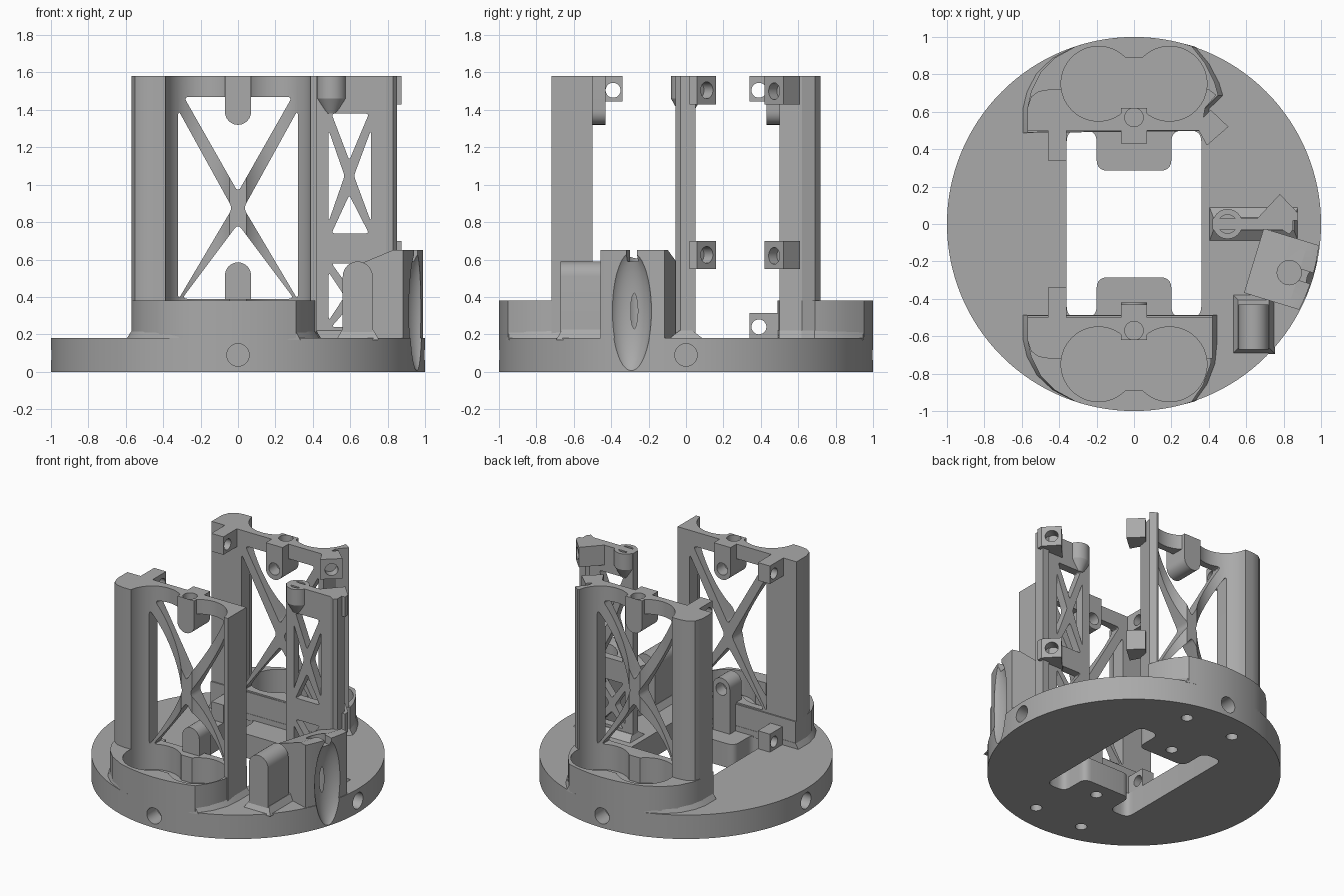
import bpy, bmesh, math
from mathutils import Vector, Matrix

cube = bpy.data.objects.get("Cube")
if cube:
    bpy.data.objects.remove(cube, do_unlink=True)

grey = bpy.data.materials.new("plain grey")
grey.use_nodes = True
grey.diffuse_color = (0.4, 0.4, 0.4, 1)
grey.node_tree.nodes["Principled BSDF"].inputs["Base Color"].default_value = (0.4, 0.4, 0.4, 1)


def prism(name, pts, lo, hi, axis="z", sx=1.0, sy=1.0):
    """Extrude an outline along z, or an (x, z) outline along y; sx, sy shrink the far end."""
    bm = bmesh.new()
    cx = (min(p[0] for p in pts) + max(p[0] for p in pts)) / 2
    cy = (min(p[1] for p in pts) + max(p[1] for p in pts)) / 2

    def place(p, h):
        return (p[0], p[1], h) if axis == "z" else (p[0], h, p[1])
    a = [bm.verts.new(place(p, lo)) for p in pts]
    b = [bm.verts.new(place((cx + (p[0] - cx) * sx, cy + (p[1] - cy) * sy), hi)) for p in pts]
    bm.faces.new(a)
    bm.faces.new(b[::-1])
    for i in range(len(a)):
        j = (i + 1) % len(a)
        bm.faces.new((a[i], b[i], b[j], a[j]))
    bmesh.ops.recalc_face_normals(bm, faces=bm.faces)
    return finish(name, bm)


def finish(name, bm):
    me = bpy.data.meshes.new(name)
    bm.to_mesh(me)
    bm.free()
    me.materials.append(grey)
    ob = bpy.data.objects.new(name, me)
    bpy.context.collection.objects.link(ob)
    return ob


def rect(x0, x1, y0, y1):
    return [(x0, y0), (x1, y0), (x1, y1), (x0, y1)]


def box(name, x0, x1, y0, y1, z0, z1):
    return prism(name, rect(x0, x1, y0, y1), z0, z1)


def rounded(pts, r, steps=5):
    """Round each corner of an outline with a small curve."""
    out = []
    for i, p in enumerate(pts):
        p = Vector(p)
        a, b = [(Vector(q) - p).normalized() * r for q in (pts[i - 1], pts[(i + 1) % len(pts)])]
        for k in range(steps + 1):
            t = k / steps
            out.append(tuple(p + a * (1 - t) ** 2 + b * t ** 2))
    return out


def cyl(name, c, r, depth, axis=(0, 0, 1), seg=32, r2=None):
    bm = bmesh.new()
    rot = Vector((0, 0, 1)).rotation_difference(Vector(axis)).to_matrix().to_4x4()
    bmesh.ops.create_cone(bm, cap_ends=True, segments=seg, radius1=r, depth=depth,
                          radius2=r if r2 is None else r2, matrix=Matrix.Translation(c) @ rot)
    return finish(name, bm)


def cut(ob, *cutters, op="DIFFERENCE"):
    for c in cutters:
        m = ob.modifiers.new("cut", "BOOLEAN")
        m.operation, m.solver, m.object = op, "EXACT", c
        bpy.context.view_layer.update()
        dg = bpy.context.evaluated_depsgraph_get()
        me = bpy.data.meshes.new_from_object(ob.evaluated_get(dg))
        ob.modifiers.clear()
        ob.data = me
        bpy.data.objects.remove(c, do_unlink=True)
    return ob


def drill(ob, c, r, depth, axis=(0, 0, 1)):
    return cut(ob, cyl("drill", c, r, depth, axis, 24))


# Base disc with an H-shaped opening, edge holes and underside holes
base = cyl("base_disc", (0, 0, 0.09), 1, 0.18, seg=128)
slot = [(0.36, 0.5), (0.2, 0.5), (0.2, 0.285), (-0.2, 0.285), (-0.2, 0.5), (-0.36, 0.5)]
slot += [(-x, -y) for x, y in slot]
cut(base, prism("slot", rounded(slot, 0.06), -0.1, 0.3))
for x, y in ((1, 0), (-1, 0), (0, 1), (0, -1)):
    drill(base, (x, y, 0.09), 0.06, 0.25, (x, y, 0))
for s in (-1, 1):
    for x, y in ((-0.2, 0.8), (0.2, 0.8), (0, 0.4)):
        drill(base, (x, s * y, 0), 0.04, 0.2)

# Outer collar outlines; s = -1 is the front holder, +1 the back one
rim = [(math.sin(a), math.cos(a)) for a in [math.radians(-18 + 3 * k) for k in range(13)]]
left_curve = [(-0.57, 0.49), (-0.57, 0.62), (-0.55, 0.71), (-0.5, 0.81), (-0.42, 0.89)]
ends = {-1: [(0.37, 0.86), (0.41, 0.75), (0.42, 0.64), (0.42, 0.49)],
        1: [(0.38, 0.86), (0.43, 0.76), (0.45, 0.69), (0.38, 0.62), (0.36, 0.5)]}
panel_ends = {-1: [(0.42, 0.72), (0.42, 0.5)],
              1: [(0.4, 0.72), (0.44, 0.69), (0.38, 0.62), (0.36, 0.5)]}
panel_left = [(-0.57, 0.5), (-0.57, 0.62), (-0.55, 0.68), (-0.51, 0.71), (-0.45, 0.72)]
windows = [[(-0.29, 1.47), (0.29, 1.47), (0, 0.96)], [(-0.3, 0.39), (0.3, 0.39), (0, 0.79)]]
windows += [[(s * 0.32, 1.4), (s * 0.32, 0.385), (s * 0.03, 0.875)] for s in (-1, 1)]


def cut_pocket(ob, s):
    # twin cylinder pocket with a joined waist
    for x in (-0.19, 0.19):
        cut(ob, cyl("pocket", (x, s * 0.75, 1.2), 0.2, 2, seg=64))
    return cut(ob, box("waist", -0.08, 0.08, s * 0.75 - 0.137, s * 0.75 + 0.137, 0.2, 2.2))


for s, side in ((-1, "front"), (1, "back")):
    flip = lambda pts: [(x, s * y) for x, y in pts]
    collar = flip(left_curve + rim + ends[s])
    cut_pocket(prism(side + "_collar", collar, 0.17, 0.38), s)
    skirt = [(-0.075 + (x + 0.075) * 1.06, y * 0.995) for x, y in collar]
    cut_pocket(prism(side + "_collar_skirt", skirt, 0.17, 0.22, sx=0.94), s)
    panel = prism(side + "_panel", flip(panel_left + panel_ends[s]), 0.17, 1.58)
    cut_pocket(panel, s)
    for w in windows:
        cut(panel, prism("window", rounded(w, 0.03), s * 0.75 - 0.35, s * 0.75 + 0.35, "y"))
    drill(panel, (0, s * 0.57, 1.5), 0.05, 0.3)
    # Hanging middle boss, with a screw hole down and one across
    arc = [(0.07 * math.cos(a), 1.39 - 0.07 * math.sin(a)) for a in [math.pi * k / 12 for k in range(13)]]
    boss = prism(side + "_top_boss", arc + [(-0.07, 1.58), (0.07, 1.58)], s * 0.43, s * 0.62, "y")
    drill(boss, (0, s * 0.57, 1.55), 0.05, 0.25)
    drill(boss, (0, s * 0.43, 1.4), 0.045, 0.18, (0, 1, 0))
    # Side lugs with cross holes
    for z, where in ((0.18, "lower"), (1.445, "upper")):
        lug = box(f"{side}_{where}_lug", -0.46, -0.36, min(s * 0.34, s * 0.51),
                  max(s * 0.34, s * 0.51), z, z + 0.135)
        drill(lug, (-0.41, s * 0.39, z + 0.06), 0.04, 0.3, (1, 0, 0))

# Lower boss on the front panel
arc = [(0.07 * math.cos(a), 0.515 + 0.07 * math.sin(a)) for a in [math.pi * k / 12 for k in range(13)]]
boss = prism("front_lower_boss", arc + [(-0.07, 0.17), (0.07, 0.17)], -0.56, -0.42, "y")
drill(boss, (0, -0.42, 0.5), 0.045, 0.18, (0, 1, 0))

# Diagonal lugs on the back panel
for z in (0.55, 1.43):
    lug = prism("diagonal_lug", [(0.39, 0.42), (0.505, 0.52), (0.41, 0.61), (0.33, 0.53)], z, z + 0.15)
    drill(lug, (0.445, 0.475, z + 0.07), 0.045, 0.12, (1, -1, 0))

# Slim side post with two braced windows
plate = prism("post_plate", rect(0.42, 0.84, 0.17, 1.58), -0.03, 0.03, "y")
for z0, z1 in ((0.74, 1.38), (0.24, 0.58)):
    m, h = (z0 + z1) / 2, z1 - z0
    braces = [[(0.5, z1), (0.7, z1), (0.595, m + 0.11 * h)], [(0.5, z0), (0.7, z0), (0.595, m - 0.18 * h)]]
    braces += [[(x, m + 0.36 * h), (x, m - 0.4 * h), (0.595 + k, m - 0.02 * h)]
               for x, k in ((0.485, -0.025), (0.71, 0.025))]
    for w in braces:
        cut(plate, prism("window", rounded(w, 0.018), -0.2, 0.2, "y"))
prism("post_edge", [(0.78, 0.03), (0.79, -0.03), (0.83, -0.055), (0.85, -0.03), (0.85, 0.05), (0.8, 0.05)], 0.17, 1.58)
prism("post_foot", rect(0.4, 0.88, -0.1, 0.1), 0.17, 0.22, sx=0.9, sy=0.35)
tip = cyl("post_boss", (0.5, 0, 1.52), 0.08, 0.12)
drill(tip, (0.5, 0, 1.55), 0.05, 0.16)
cyl("post_boss_cone", (0.5, 0, 1.42), 0.035, 0.08, r2=0.08)
for z in (0.55, 1.43):
    lug = prism("post_lug", [(0.65, 0.02), (0.78, 0.16), (0.875, 0.06), (0.875, 0.02)], z, z + 0.15)
    drill(lug, (0.825, 0.11, z + 0.075), 0.045, 0.14, (0.74, 0.67, 0))

# Round-topped stop block on a bevelled foot
arc = [(0.64 + 0.08 * math.cos(a), 0.51 + 0.08 * math.sin(a)) for a in [math.pi * k / 12 for k in range(13)]]
prism("stop_block", arc + [(0.56, 0.17), (0.72, 0.17)], -0.67, -0.43, "y")
prism("stop_block_foot", rect(0.525, 0.755, -0.695, -0.375), 0.17, 0.225, sx=0.72, sy=0.8)

# Turned corner block with a sloping top, upright hole and scooped outer face
turn = Matrix.Rotation(math.radians(-17), 4, "Z")
block = prism("corner_block", [(0.67, 0.17), (1.1, 0.17), (1.1, 0.65), (0.92, 0.65), (0.67, 0.55)], -0.18, 0.18, "y")
cut(block, box("notch", 0.87, 1.2, -0.03, 0.03, 0.59, 0.9))
block.data.transform(turn)
cut(block, cyl("round_limit", (0, 0, 0.5), 0.995, 2, seg=128), op="INTERSECT")
drill(block, (0.83, -0.26, 0.5), 0.065, 0.7)
for ob in (block, base):
    bm = bmesh.new()
    bmesh.ops.create_uvsphere(bm, u_segments=48, v_segments=24, radius=1,
                              matrix=turn @ Matrix.Translation((1.03, 0, 0.325))
                              @ Matrix.Diagonal((0.1, 0.12, 0.335, 1)))
    cut(ob, finish("scoop", bm))

# Smooth curves, crisp edges
bpy.ops.object.select_all(action="DESELECT")
for ob in bpy.context.collection.objects:
    if ob.type == "MESH":
        ob.select_set(True)
        bpy.context.view_layer.objects.active = ob
bpy.ops.object.shade_smooth_by_angle(angle=math.radians(30))
